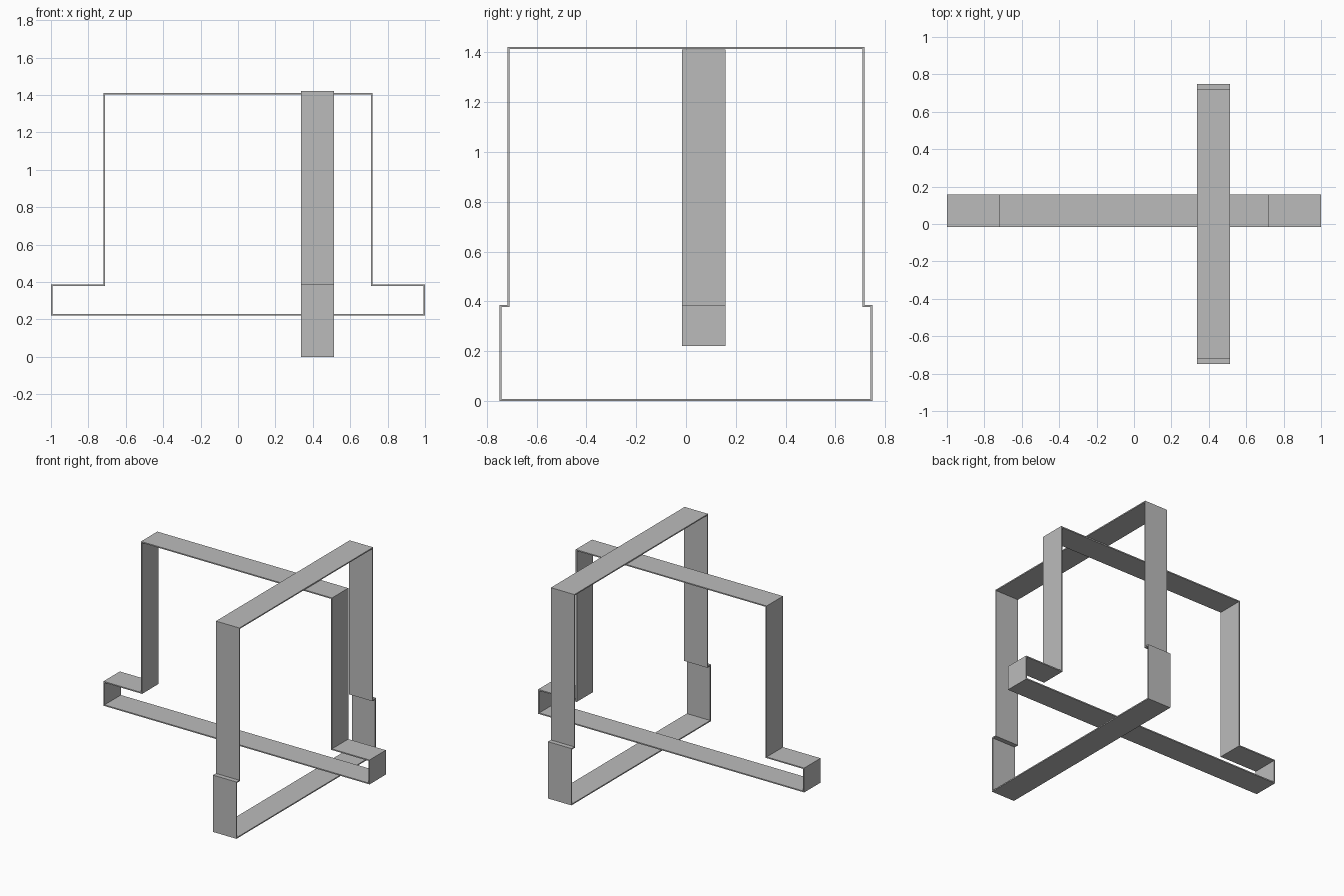
import bpy, bmesh
from mathutils import Vector

cube = bpy.data.objects.get("Cube")
if cube:
    bpy.data.objects.remove(cube, do_unlink=True)

grey = bpy.data.materials.new("plain grey")
grey.use_nodes = True
colour = (0.5, 0.5, 0.5, 1)
grey.diffuse_color = colour
grey.node_tree.nodes["Principled BSDF"].inputs["Base Color"].default_value = colour

THICK = 0.008


def stepped_outline(foot, body, bottom, step, top):
    """Wide foot with a narrower tall body, counter-clockwise."""
    half = [(foot, bottom), (foot, step), (body, step), (body, top)]
    return [Vector(p) for p in half] + [Vector((-u, z)) for u, z in reversed(half)]


def inset(outline):
    """Move every square corner inward by the strip thickness."""
    inner = []
    for i, p in enumerate(outline):
        a = (p - outline[i - 1]).normalized()
        b = (outline[(i + 1) % len(outline)] - p).normalized()
        inner.append(p + THICK * Vector((-a.y - b.y, a.x + b.x)))
    return inner


def band(name, outline, place, start, end):
    """Closed flat strip: outer and inner walls joined by thin rims."""
    bm = bmesh.new()
    rings = [[bm.verts.new(place(p.x, w, p.y)) for p in pts]
             for pts, w in ((outline, start), (outline, end),
                            (inset(outline), end), (inset(outline), start))]
    n = len(outline)
    for r in range(4):
        a, b = rings[r], rings[(r + 1) % 4]
        for i in range(n):
            j = (i + 1) % n
            bm.faces.new((a[i], a[j], b[j], b[i]))
    bmesh.ops.recalc_face_normals(bm, faces=bm.faces)
    mesh = bpy.data.meshes.new(name)
    bm.to_mesh(mesh)
    bm.free()
    mesh.materials.append(grey)
    bpy.context.collection.objects.link(bpy.data.objects.new(name, mesh))


# Strip frame running side to side
band("crosswise_frame", stepped_outline(1.0, 0.718, 0.22, 0.386, 1.412),
     lambda u, w, z: (u, w, z), -0.016, 0.159)

# Strip frame running front to back
band("lengthwise_frame", stepped_outline(0.749, 0.718, 0, 0.386, 1.421),
     lambda u, w, z: (w, u, z), 0.337, 0.513)
